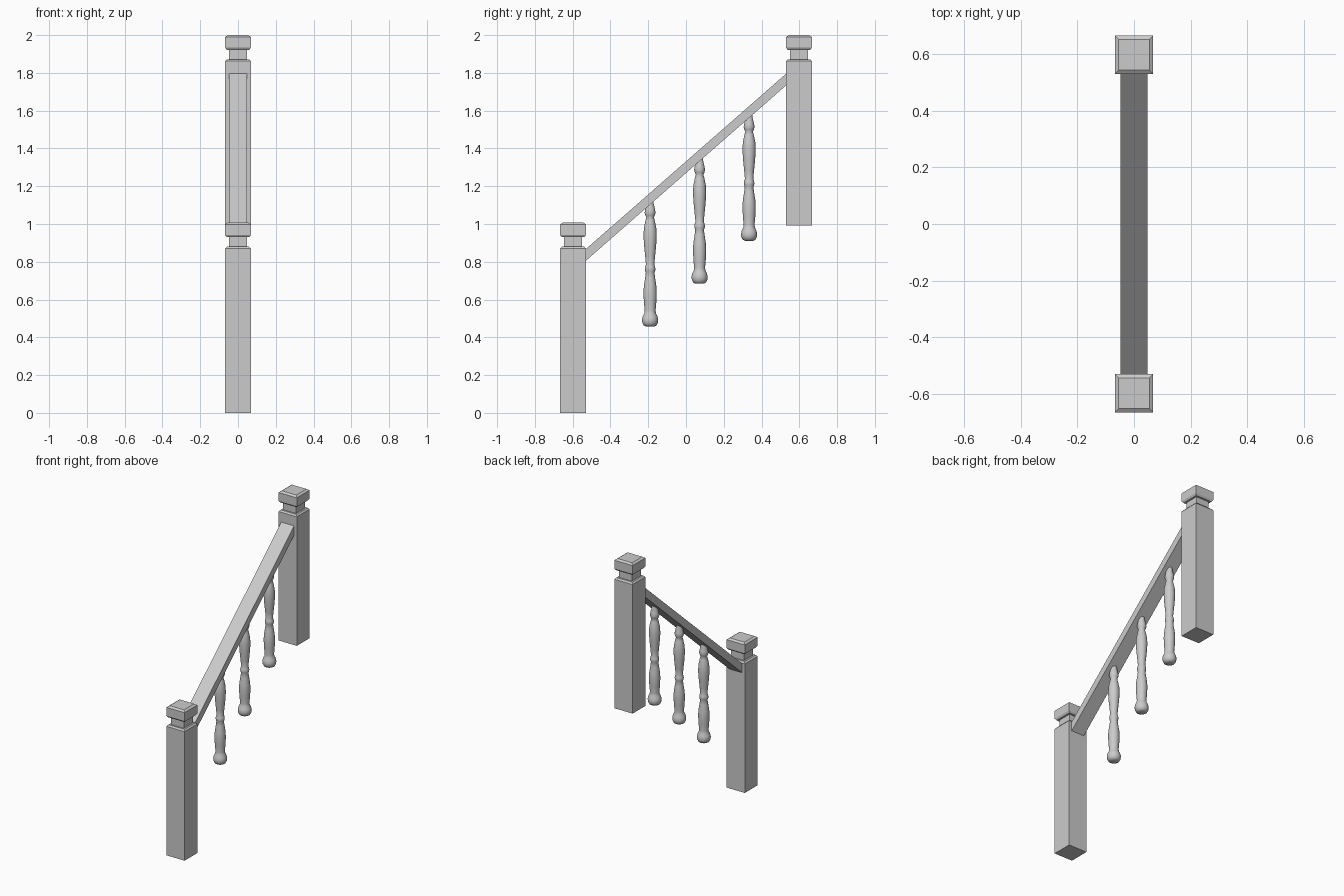
import bpy
import bmesh
import math

cube = bpy.data.objects.get("Cube")
if cube:
    bpy.data.objects.remove(cube, do_unlink=True)

grey = bpy.data.materials.new("plain_grey")
grey.use_nodes = True
colour = (0.6, 0.6, 0.6, 1)
grey.diffuse_color = colour
grey.node_tree.nodes["Principled BSDF"].inputs["Base Color"].default_value = colour


def finish(name, bm, location=(0, 0, 0)):
    bmesh.ops.recalc_face_normals(bm, faces=bm.faces)
    mesh = bpy.data.meshes.new(name)
    bm.to_mesh(mesh)
    bm.free()
    mesh.materials.append(grey)
    obj = bpy.data.objects.new(name, mesh)
    obj.location = location
    bpy.context.collection.objects.link(obj)
    return obj


def stack(name, profile, sides, location, turn=0):
    """Stack rings of (radius, height) and close both ends."""
    bm = bmesh.new()
    rings = []
    for radius, z in profile:
        angles = [turn + math.tau * i / sides for i in range(sides)]
        rings.append([bm.verts.new((radius * math.cos(a), radius * math.sin(a), z)) for a in angles])
    for low, high in zip(rings, rings[1:]):
        for i in range(sides):
            j = (i + 1) % sides
            bm.faces.new((low[i], low[j], high[j], high[i]))
    bm.faces.new(rings[0])
    bm.faces.new(rings[-1])
    return finish(name, bm, location)


# Square newel posts: shaft, neck and chamfered cap
post = [(0.068, 0), (0.068, 0.87), (0.059, 0.88), (0.048, 0.88), (0.048, 0.93),
        (0.06, 0.93), (0.068, 0.942), (0.068, 0.998), (0.054, 1.008)]
square = [(half * math.sqrt(2), z) for half, z in post]
for name, y, z in (("lower_post", -0.598, 0), ("upper_post", 0.598, 0.992)):
    stack(name, square, 4, (0, y, z), math.pi / 4)

# Sloping handrail with plumb-cut ends
bm = bmesh.new()
side = [(-0.535, 0.801), (0.535, 1.738), (0.535, 1.8), (-0.535, 0.863)]
left, right = [[bm.verts.new((x, y, z)) for y, z in side] for x in (0.048, -0.048)]
bm.faces.new(left)
bm.faces.new(right)
for i in range(4):
    j = (i + 1) % 4
    bm.faces.new((left[i], left[j], right[j], right[i]))
finish("handrail", bm)

# Turned balusters
turned = [(0.022, 0), (0.034, 0.006), (0.041, 0.02), (0.043, 0.036), (0.039, 0.053),
          (0.031, 0.07), (0.029, 0.085), (0.033, 0.13), (0.035, 0.18), (0.033, 0.215),
          (0.026, 0.26), (0.023, 0.285), (0.027, 0.296), (0.028, 0.306), (0.026, 0.317),
          (0.022, 0.328), (0.026, 0.37), (0.032, 0.43), (0.035, 0.48), (0.033, 0.52),
          (0.025, 0.56), (0.02, 0.578), (0.025, 0.588), (0.029, 0.602), (0.026, 0.62),
          (0.019, 0.65), (0.017, 0.675)]
for i in range(3):
    baluster = stack(f"baluster_{i + 1}", turned, 24, (0, -0.19 + 0.262 * i, 0.457 + 0.227 * i))
    bpy.ops.object.select_all(action="DESELECT")
    baluster.select_set(True)
    bpy.context.view_layer.objects.active = baluster
    bpy.ops.object.shade_smooth_by_angle(angle=math.radians(60))
